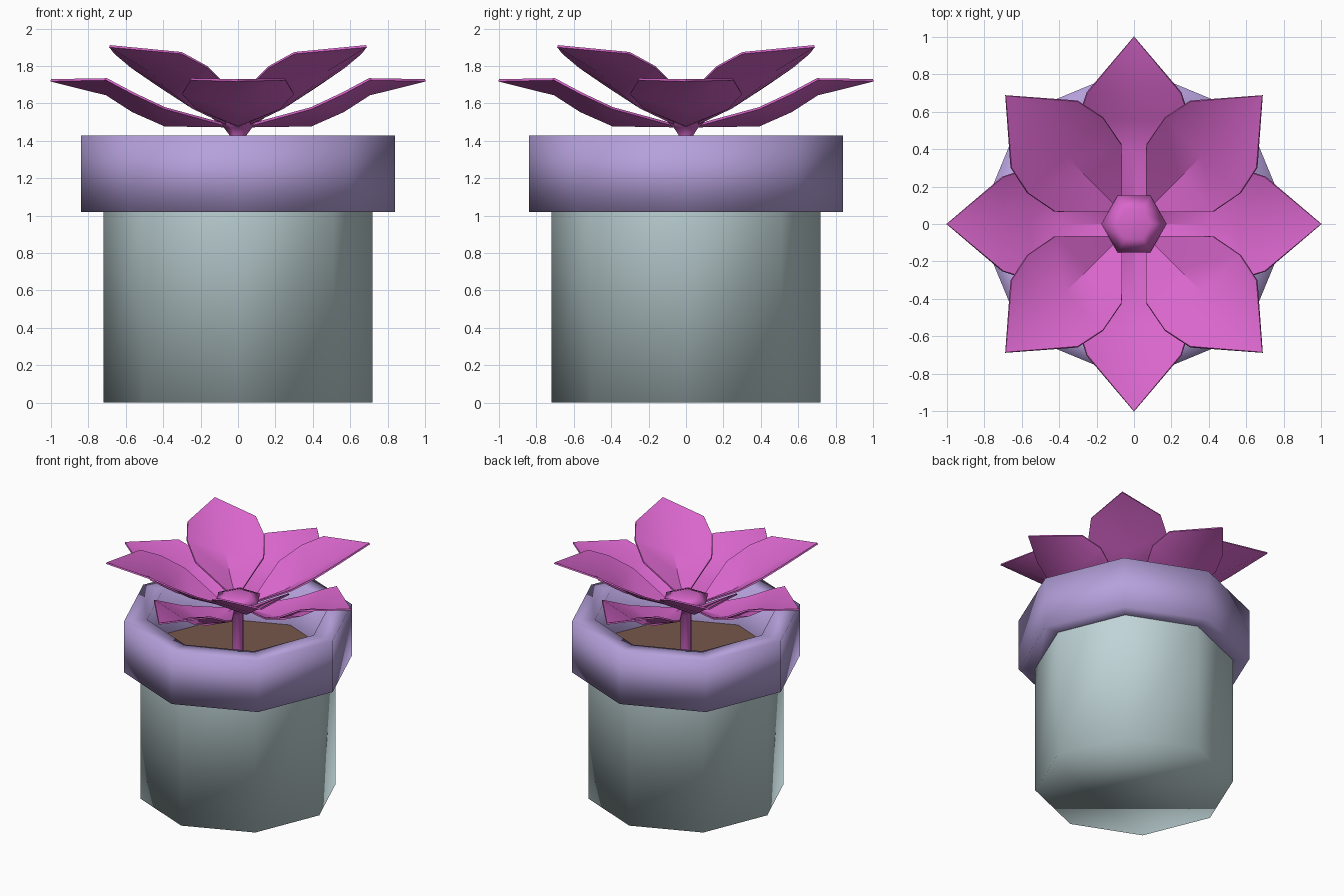
import bpy, bmesh, math
from mathutils import Matrix

if "Cube" in bpy.data.objects:
    bpy.data.objects.remove(bpy.data.objects["Cube"])


def srgb(r, g, b):
    lin = lambda c: c / 12.92 if c <= 0.04045 else ((c + 0.055) / 1.055) ** 2.4
    return (lin(r), lin(g), lin(b), 1.0)


def material(name, r, g, b):
    m = bpy.data.materials.new(name)
    m.diffuse_color = srgb(r, g, b)
    m.use_nodes = True
    m.node_tree.nodes["Principled BSDF"].inputs["Base Color"].default_value = m.diffuse_color
    return m


PALE = material("pale_blue_grey", 0.75, 0.83, 0.84)
LAVENDER = material("lavender", 0.71, 0.63, 0.86)
BROWN = material("soil_brown", 0.47, 0.34, 0.29)
PINK = material("orchid_pink", 0.85, 0.40, 0.80)


def add_object(name, bm, mat):
    bmesh.ops.recalc_face_normals(bm, faces=bm.faces)
    me = bpy.data.meshes.new(name)
    bm.to_mesh(me)
    bm.free()
    me.materials.append(mat)
    me.shade_smooth()
    ob = bpy.data.objects.new(name, me)
    bpy.context.collection.objects.link(ob)
    return ob


def lathe(name, profile, sides, mat, cap_first=False, cap_last=False):
    """Sweep (radius, z) pairs around z; corners start on the x axis."""
    bm = bmesh.new()
    rings = [[bm.verts.new((r * math.cos(math.tau * i / sides),
                            r * math.sin(math.tau * i / sides), z))
              for i in range(sides)] for r, z in profile]
    for a, b in zip(rings, rings[1:]):
        for i in range(sides):
            j = (i + 1) % sides
            bm.faces.new((a[i], a[j], b[j], b[i]))
    if cap_first:
        bm.faces.new(rings[0][::-1])
    if cap_last:
        bm.faces.new(rings[-1])
    return add_object(name, bm, mat)


def petal(name, root, stations, tip, angle):
    """Cupped petal along +x. Stations: (distance, half width, middle z, side z)."""
    bm = bmesh.new()
    r = bm.verts.new((root[0], 0, root[1]))
    t = bm.verts.new((tip[0], 0, tip[1]))
    rows = [[bm.verts.new(p) for p in ((u, -w, zs), (u, 0, zm), (u, w, zs))]
            for u, w, zm, zs in stations]
    for k in (0, 1):
        bm.faces.new((r, rows[0][k], rows[0][k + 1]))
        for a, b in zip(rows, rows[1:]):
            bm.faces.new((a[k], b[k], b[k + 1], a[k + 1]))
        bm.faces.new((rows[-1][k], t, rows[-1][k + 1]))
    bmesh.ops.recalc_face_normals(bm, faces=bm.faces)
    bmesh.ops.solidify(bm, geom=bm.faces[:], thickness=0.012)
    bm.transform(Matrix.Rotation(angle, 4, 'Z'))
    ob = add_object(name, bm, PINK)
    bpy.ops.object.select_all(action='DESELECT')
    ob.select_set(True)
    bpy.context.view_layer.objects.active = ob
    bpy.ops.object.shade_smooth_by_angle(angle=math.radians(40))


# Eight-sided pot, its thick rim and the soil inside
lathe("pot_body", [(0.72, 0.0), (0.72, 1.03)], 8, PALE, cap_first=True)
lathe("pot_rim", [(0.70, 1.02), (0.84, 1.02), (0.84, 1.43), (0.67, 1.43), (0.66, 1.06)],
      8, LAVENDER)
lathe("soil", [(0.67, 1.08)], 8, BROWN, cap_last=True)

# Six-sided stem flaring into the flower centre
lathe("stem", [(0.045, 1.06), (0.045, 1.43), (0.075, 1.47), (0.175, 1.55), (0.09, 1.58)],
      6, PINK, cap_last=True)

# Four low petals on the axes, four raised petals between them
low = [(0.39, 0.22, 1.49, 1.58), (0.56, 0.295, 1.565, 1.66), (0.70, 0.25, 1.655, 1.735)]
high = [(0.343, 0.25, 1.585, 1.70), (0.516, 0.283, 1.68, 1.80), (0.675, 0.25, 1.785, 1.875)]
for i in range(4):
    petal(f"low_petal_{i + 1}", (0.04, 1.485), low, (1.0, 1.73), i * math.pi / 2)
    petal(f"high_petal_{i + 1}", (0.09, 1.50), high, (0.969, 1.912), (i + 0.5) * math.pi / 2)
